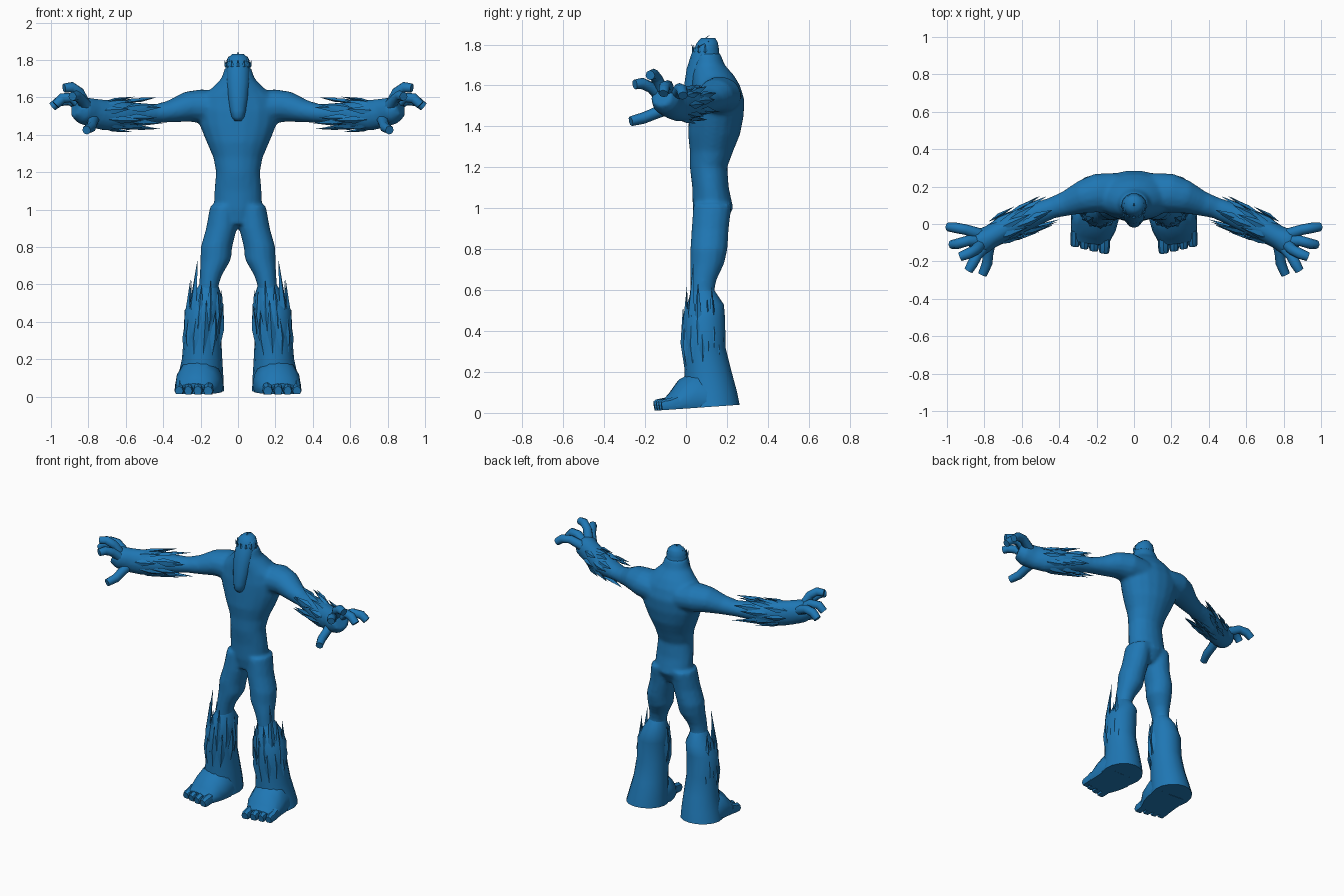
import bpy, bmesh, math, random
from mathutils import Vector

if "Cube" in bpy.data.objects:
    bpy.data.objects.remove(bpy.data.objects["Cube"])

random.seed(4)
blue = bpy.data.materials.new("blue")
blue.diffuse_color = (0.0137, 0.1845, 0.4564, 1)
blue.use_nodes = True
blue.node_tree.nodes["Principled BSDF"].inputs["Base Color"].default_value = blue.diffuse_color


def ring(bm, c, u, v, ra, rb, n):
    return [bm.verts.new(c + u * ra * math.cos(2 * math.pi * i / n)
                         + v * rb * math.sin(2 * math.pi * i / n)) for i in range(n)]


def loft(bm, rows, n=14, flat=True):
    """Skin rows of (x, y, z, ra, rb); flat keeps every ring horizontal."""
    pts = [Vector(r[:3]) for r in rows]
    rings = []
    for i, r in enumerate(rows):
        u, v = Vector((1, 0, 0)), Vector((0, 1, 0))
        if not flat:
            t = (pts[min(i + 1, len(pts) - 1)] - pts[max(i - 1, 0)]).normalized()
            u = t.cross(Vector((0, 0, 1))).normalized()
            v = u.cross(t)
        rings.append(ring(bm, pts[i], u, v, r[3], r[4], n))
    for a, b in zip(rings, rings[1:]):
        for i in range(n):
            j = (i + 1) % n
            bm.faces.new((a[i], a[j], b[j], b[i]))
    bm.faces.new(rings[0])
    bm.faces.new(rings[-1])


def leaf(bm, base, tip, out, w, t=0.012):
    """Long pointed blade, widest at a third of its length."""
    base, tip, out = Vector(base), Vector(tip), Vector(out).normalized()
    side = (tip - base).cross(out).normalized()
    mid = base.lerp(tip, 0.4)
    a, b = bm.verts.new(base), bm.verts.new(tip)
    m = [bm.verts.new(mid + d) for d in (side * w, out * t, -side * w, -out * t)]
    for i in range(4):
        bm.faces.new((a, m[i], m[(i + 1) % 4]))
        bm.faces.new((b, m[(i + 1) % 4], m[i]))


def finish(name, bm, mirror=True, fuse=False, angle=40):
    bmesh.ops.recalc_face_normals(bm, faces=bm.faces)
    me = bpy.data.meshes.new(name)
    bm.to_mesh(me)
    bm.free()
    me.materials.append(blue)
    ob = bpy.data.objects.new(name, me)
    bpy.context.collection.objects.link(ob)
    bpy.ops.object.select_all(action='DESELECT')
    ob.select_set(True)
    bpy.context.view_layer.objects.active = ob
    if mirror:
        md = ob.modifiers.new("mirror", 'MIRROR')
        md.use_mirror_merge = False
    if fuse:
        md = ob.modifiers.new("fuse", 'REMESH')
        md.mode = 'VOXEL'
        md.voxel_size = 0.012
        md.use_smooth_shade = True
        md = ob.modifiers.new("soften", 'SMOOTH')
        md.factor = 0.5
        md.iterations = 5
    else:
        bpy.ops.object.shade_smooth_by_angle(angle=math.radians(angle))
    return ob


# Body: torso, arms, palms and thighs fused into one smooth skin
bm = bmesh.new()
torso = [(.92, .115, .06, .07), (1.0, .132, .13, .1), (1.1, .12, .127, .09),
         (1.2, .11, .118, .092), (1.28, .125, .133, .107), (1.36, .137, .168, .128),
         (1.45, .148, .205, .135), (1.53, .152, .222, .135), (1.6, .145, .2, .12),
         (1.65, .13, .14, .105), (1.7, .11, .09, .08), (1.76, .105, .07, .062)]
loft(bm, [(0, cy, z, rx, ry) for z, cy, rx, ry in torso], 18)
arm = [(.1, .165, 1.54, .11, .09), (.2, .165, 1.553, .105, .092), (.27, .145, 1.55, .09, .082),
       (.36, .11, 1.525, .068, .06), (.44, .085, 1.513, .057, .05), (.52, .055, 1.51, .062, .057),
       (.62, .01, 1.505, .072, .077), (.71, -.035, 1.505, .067, .083),
       (.77, -.07, 1.515, .063, .08), (.83, -.1, 1.53, .075, .073), (.87, -.12, 1.545, .055, .05)]
thigh = [(.075, .13, 1.02, .075, .095), (.088, .118, .9, .083, .092), (.115, .112, .8, .085, .092),
         (.12, .104, .73, .082, .084), (.145, .085, .65, .06, .065), (.155, .08, .6, .053, .06),
         (.17, .09, .5, .06, .07)]
loft(bm, arm, 14, False)
loft(bm, [(-x, *r) for x, *r in arm], 14, False)
loft(bm, thigh)
loft(bm, [(-x, *r) for x, *r in thigh])
finish("body", bm, mirror=False, fuse=True)

# Fingers and thumb
bm = bmesh.new()
digits = [((.81, -.06, 1.54), (.9, -.03, 1.585), (.955, -.02, 1.58), (.993, -.015, 1.55)),
          ((.83, -.09, 1.55), (.89, -.09, 1.6), (.94, -.105, 1.595), (.975, -.11, 1.56)),
          ((.82, -.11, 1.56), (.85, -.14, 1.63), (.89, -.16, 1.655), (.93, -.175, 1.65)),
          ((.8, -.12, 1.54), (.84, -.17, 1.59), (.865, -.215, 1.61), (.885, -.25, 1.605)),
          ((.77, -.09, 1.49), (.78, -.16, 1.46), (.785, -.21, 1.44), (.81, -.27, 1.425))]
for d in digits:
    loft(bm, [(*p, r, r) for p, r in zip(d, (.033, .028, .028, .024))], 8, False)
finish("fingers", bm, angle=50)

# Lower legs and feet, trimmed flat along a slightly tilted sole
def trim_sole(bm):
    for v in bm.verts:
        v.co.z = max(v.co.z, 0.01 + (v.co.y + 0.16) * 0.07)


bm = bmesh.new()
loft(bm, [(.157, .083, .6, .05, .055), (.165, .095, .53, .08, .09), (.186, .088, .46, .1, .103),
          (.19, .09, .32, .1, .103), (.192, .108, .2, .108, .115), (.2, .12, .1, .122, .13),
          (.207, .125, 0, .132, .137)], 16)
trim_sole(bm)
finish("lower_legs", bm)

bm = bmesh.new()
loft(bm, [(.205, .14, .05, .115, .1), (.207, .05, .06, .13, .15), (.217, -.01, .05, .122, .115),
          (.23, -.06, .035, .11, .07), (.235, -.1, .03, .098, .04)], 16, False)
trim_sole(bm)
finish("feet", bm)

bm = bmesh.new()
for i, (x, r) in enumerate(((.158, .03), (.213, .027), (.264, .026), (.313, .027))):
    y = -.155 + i * .012
    loft(bm, [(x - .003, -.03, .05, r, .04), (x, y + .05, .035, r, .038),
              (x + .001, y + .012, .032, r * .95, .034), (x + .002, y, .03, r * .8, .026)], 8, False)
trim_sole(bm)
finish("toes", bm)

# Head, with a long snout hanging over the chest
bm = bmesh.new()
loft(bm, [(0, .105, 1.68, .09, .085), (0, .1, 1.74, .068, .066), (0, .1, 1.78, .066, .062),
          (0, .105, 1.81, .056, .052), (0, .108, 1.832, .03, .035)], 14)
finish("head", bm, mirror=False, angle=60)
bm = bmesh.new()
loft(bm, [(0, .085, 1.785, .05, .045), (0, .075, 1.75, .062, .05), (0, .055, 1.68, .062, .052),
          (0, .038, 1.6, .054, .047), (0, .025, 1.53, .043, .045), (0, .02, 1.495, .034, .038),
          (0, .018, 1.474, .018, .02)], 12)
finish("snout", bm, mirror=False, angle=60)

# Crest of small blades around the brow and crown
bm = bmesh.new()
for k in range(7):
    a = math.radians(-175 + k * 170 / 6)
    o = Vector((math.cos(a), math.sin(a), 0))
    c = Vector((0, .1, 0))
    leaf(bm, c + o * .058 + Vector((0, 0, 1.745)), c + o * .072 + Vector((0, 0, 1.8)), o, .013, .008)
for x, tip in ((0, 1.847), (.025, 1.832), (-.025, 1.832), (.048, 1.818), (-.048, 1.818)):
    leaf(bm, (x * .9, .05, 1.785), (x * 1.1, .115, tip), (0, -.6, 1), .011, .007)
finish("crest", bm, mirror=False, angle=20)

# Shin blades: angle around the calf, foot and tip heights
bm = bmesh.new()
blades = [(-178, .3, .57), (-160, .26, .5), (-140, .34, .57), (-122, .22, .46), (-108, .3, .62),
          (-92, .22, .52), (-75, .3, .6), (-62, .22, .47), (-48, .33, .74), (-35, .22, .5),
          (-18, .28, .64), (-4, .2, .48), (12, .18, .56), (28, .24, .62), (42, .18, .45)]
for deg, z0, z1 in blades:
    a = math.radians(deg)
    o = Vector((math.cos(a), math.sin(a), 0))
    k = .1 if z1 < .55 else .085 if z1 < .7 else .065
    leaf(bm, Vector((.19, .09, z0)) + o * .098, Vector((.172, .085, z1)) + o * k, o, .024, .016)
finish("shin_blades", bm, angle=20)

# Forearm blades: rings around the forearm pointing back to the shoulder
bm = bmesh.new()
wrist, elbow = Vector((.74, -.045, 1.505)), Vector((.46, .075, 1.512))
axis = (elbow - wrist).normalized()
u = axis.cross(Vector((0, 0, 1))).normalized()
v = u.cross(axis)
for start, reach, count, shift in ((0, .19, 9, 0), (.09, .2, 8, .3), (.15, .19, 6, .6)):
    for i in range(count):
        a = 2 * math.pi * (i + shift) / count
        o = u * math.cos(a) + v * math.sin(a)
        p = wrist + axis * (start + random.uniform(-.02, .02))
        q = p + axis * (reach + random.uniform(-.04, .02))
        leaf(bm, p + o * .068, q + o * random.uniform(.08, .1), o, .022, .012)
finish("forearm_blades", bm, angle=20)
